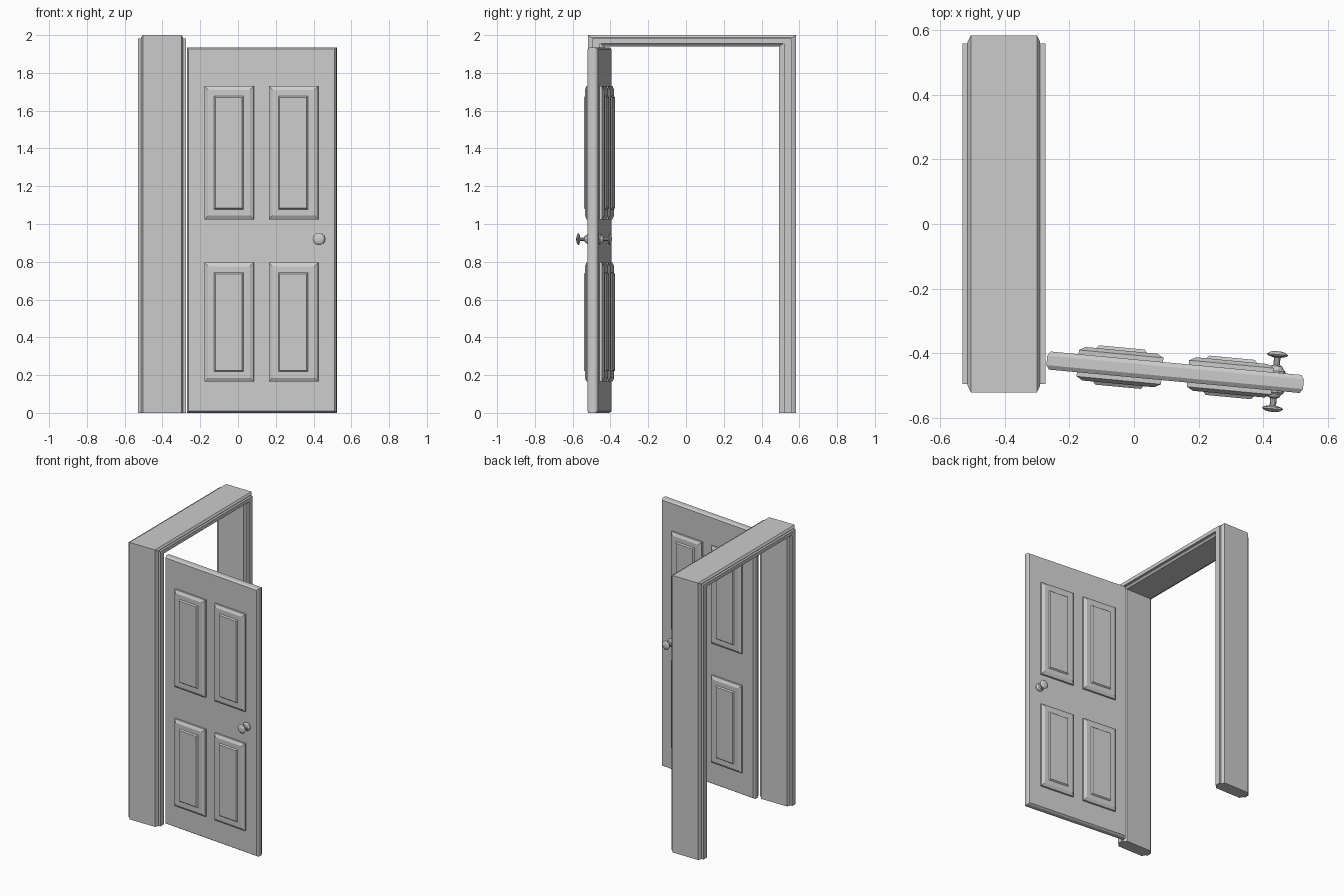
import bpy, bmesh, math
from mathutils import Matrix, Vector

if "Cube" in bpy.data.objects:
    bpy.data.objects.remove(bpy.data.objects["Cube"])


def make(name, bm, matrix=None):
    bmesh.ops.recalc_face_normals(bm, faces=bm.faces)
    me = bpy.data.meshes.new(name)
    bm.to_mesh(me)
    bm.free()
    ob = bpy.data.objects.new(name, me)
    bpy.context.collection.objects.link(ob)
    if matrix is not None:
        ob.matrix_world = matrix
    return ob


def loft(bm, rings):
    """Skin a list of closed vertex rings and cap both ends."""
    rows = [[bm.verts.new(p) for p in r] for r in rings]
    n = len(rows[0])
    for a, b in zip(rows, rows[1:]):
        for i in range(n):
            j = (i + 1) % n
            bm.faces.new((a[i], a[j], b[j], b[i]))
    bm.faces.new(rows[0])
    bm.faces.new(rows[-1])


def rect(x0, x1, z0, z1, y, inset):
    i = inset
    return [(x0 + i, y, z0 + i), (x1 - i, y, z0 + i),
            (x1 - i, y, z1 - i), (x0 + i, y, z1 - i)]


# Door frame: moulded profile (x offset, depth fraction) mitred round the opening
half = [(0.102, 0), (0.112, 0.22), (0.112, 0.28), (0.128, 0.28),
        (0.128, 0.72), (0.112, 0.72), (0.112, 0.78), (0.102, 1)]
profile = half + [(-x, t) for x, t in reversed(half)]
Y0, Y1, TOP, WY, WZ, CX = -0.52, 0.583, 2.0, 0.09, 0.06, -0.402
rings = []
for side, up in ((0, 0), (0, 1), (1, 1), (1, 0)):
    rings.append([(CX + x, Y1 - WY * t if side else Y0 + WY * t,
                   TOP - WZ * t if up else 0) for x, t in profile])
bm = bmesh.new()
loft(bm, rings)
make("door_frame", bm)

# Everything on the leaf shares the swung-open transform
leaf = Matrix.Translation((0.127, -0.458, 0)) @ Matrix.Rotation(-0.093, 4, 'Z')
W, H, T = 0.398, 1.935, 0.028

# Door leaf with chamfered rim
bm = bmesh.new()
loft(bm, [rect(-W, W, 0, H, y, i) for y, i in
          ((-T, 0.009), (-T + 0.013, 0), (T - 0.013, 0), (T, 0.009))])
make("door_leaf", bm, leaf)

# Raised panels on both faces: bevelled border, then a raised centre field
steps = [(-0.004, 0), (0.013, 0), (0.024, 0.02), (0.024, 0.053), (0.033, 0.06)]
for face, s in (("front", -1), ("back", 1)):
    for level, z0, z1 in (("lower", 0.165, 0.795), ("upper", 1.025, 1.73)):
        for hand, x0, x1 in (("left", -0.302, -0.04), ("right", 0.04, 0.302)):
            bm = bmesh.new()
            loft(bm, [rect(x0, x1, z0, z1, s * (T + h), i) for h, i in steps])
            make(f"{face}_{level}_{hand}_panel", bm, leaf)

# Door knobs: lathed rosette, stem and mushroom cap
knob = [(0.030, -0.003), (0.030, 0.005), (0.022, 0.012), (0.018, 0.020),
        (0.010, 0.024), (0.010, 0.046), (0.029, 0.051), (0.033, 0.056),
        (0.023, 0.063), (0.010, 0.066)]
N = 10
for face, s in (("front", -1), ("back", 1)):
    bm = bmesh.new()
    loft(bm, [[(0.31 + r * math.cos(2 * math.pi * k / N), s * (T + h),
                0.92 + r * math.sin(2 * math.pi * k / N)) for k in range(N)]
              for r, h in knob])
    make(f"{face}_knob", bm, leaf)
